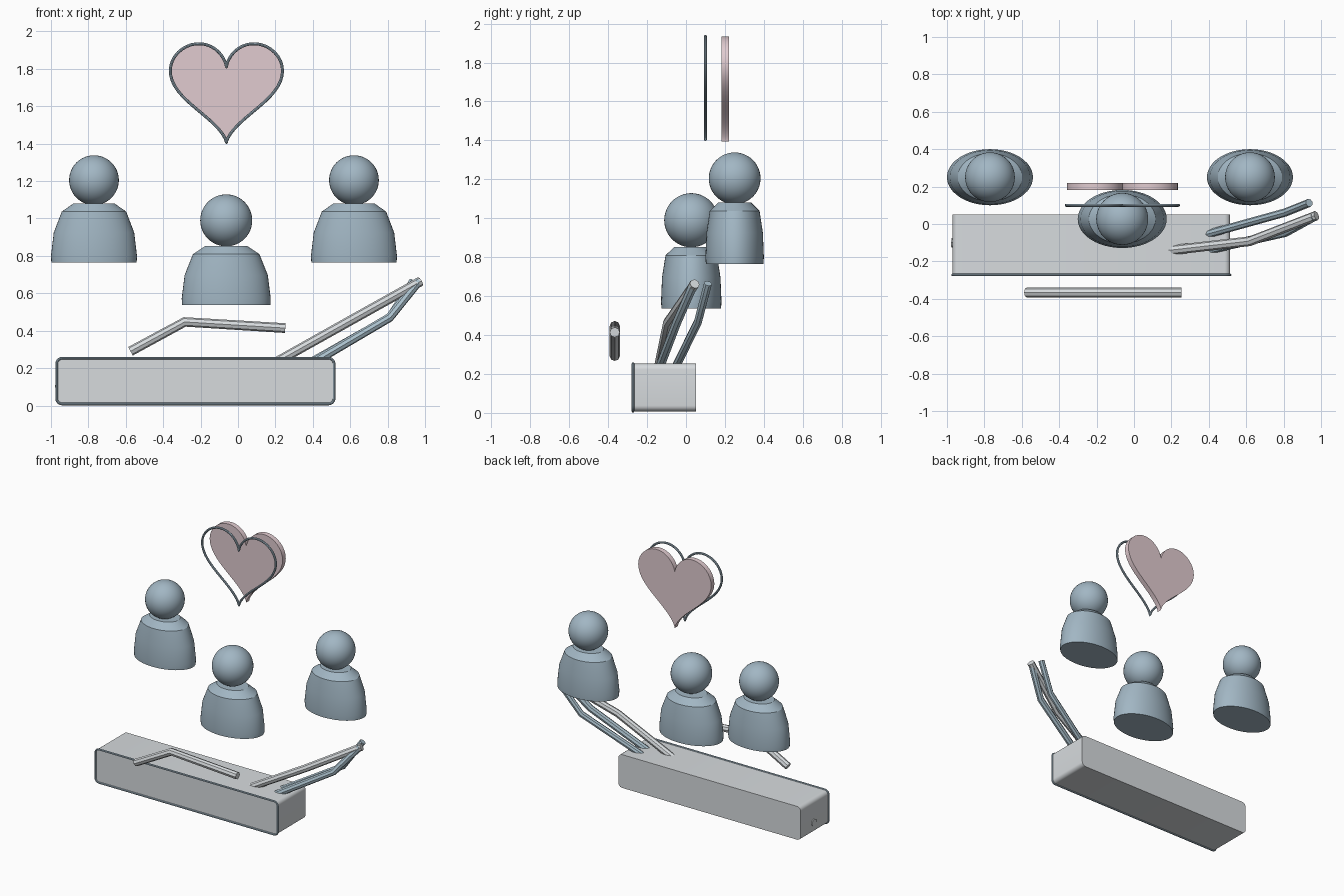
import bpy, bmesh, math

if "Cube" in bpy.data.objects:
    bpy.data.objects.remove(bpy.data.objects["Cube"])

def material(name, rgb):
    m = bpy.data.materials.new(name)
    m.diffuse_color = (*rgb, 1)
    m.use_nodes = True
    m.node_tree.nodes["Principled BSDF"].inputs["Base Color"].default_value = m.diffuse_color
    return m

BLUE = material("slate_blue", (0.36, 0.47, 0.55))
LIGHT = material("pale_grey", (0.68, 0.71, 0.73))
PALE_BLUE = material("pale_blue", (0.42, 0.55, 0.63))
PINK = material("soft_pink", (0.75, 0.60, 0.63))

def finish(ob, mat, angle=30):
    ob.data.materials.clear()
    ob.data.materials.append(mat)
    bpy.ops.object.select_all(action='DESELECT')
    ob.select_set(True)
    bpy.context.view_layer.objects.active = ob
    if ob.type == 'CURVE':
        bpy.ops.object.convert(target='MESH')
        ob = bpy.context.object
    bpy.ops.object.shade_smooth_by_angle(angle=math.radians(angle))
    return ob

def tube(name, pts, radius, mat, closed=False):
    cu = bpy.data.curves.new(name, 'CURVE')
    cu.dimensions = '3D'
    cu.bevel_depth = radius
    cu.bevel_resolution = 2
    cu.use_fill_caps = not closed
    sp = cu.splines.new('POLY')
    sp.points.add(len(pts) - 1)
    for p, co in zip(sp.points, pts):
        p.co = (*co, 1)
    sp.use_cyclic_u = closed
    ob = bpy.data.objects.new(name, cu)
    bpy.context.collection.objects.link(ob)
    return finish(ob, mat, 40)

def from_bmesh(name, bm, mat):
    bmesh.ops.recalc_face_normals(bm, faces=bm.faces)
    me = bpy.data.meshes.new(name)
    bm.to_mesh(me)
    bm.free()
    ob = bpy.data.objects.new(name, me)
    bpy.context.collection.objects.link(ob)
    return finish(ob, mat)

def plate(name, outline, y0, y1, mat):
    """Extrude an x-z outline from y0 to y1."""
    bm = bmesh.new()
    f = bm.faces.new([bm.verts.new((x, y0, z)) for x, z in outline])
    r = bmesh.ops.extrude_face_region(bm, geom=[f])
    for v in r['geom']:
        if isinstance(v, bmesh.types.BMVert):
            v.co.y = y1
    return from_bmesh(name, bm, mat)

def heart(cx, tip, half_w, height, n=80):
    pts = []
    for i in range(n):
        t = 2 * math.pi * i / n
        z = 13*math.cos(t) - 5*math.cos(2*t) - 2*math.cos(3*t) - math.cos(4*t)
        pts.append((cx + half_w * math.sin(t)**3, tip + (z + 17) / 28.95 * height))
    return pts

def rounded_rect(x0, x1, z0, z1, r, n=6):
    pts = []
    corners = [(x1-r, z1-r), (x0+r, z1-r), (x0+r, z0+r), (x1-r, z0+r)]
    for k, (cx, cz) in enumerate(corners):
        for i in range(n + 1):
            a = math.pi / 2 * (k + i / n)
            pts.append((cx + r * math.cos(a), cz + r * math.sin(a)))
    return pts

def person(label, x, y, base, s, head_z, head_r):
    # Body: stacked elliptical rings (half width, half depth, height)
    rings = [(0.228, 0.148, 0), (0.23, 0.15, 0.035), (0.215, 0.145, 0.16),
             (0.172, 0.128, 0.272), (0.11, 0.085, 0.315)]
    n = 48
    bm = bmesh.new()
    loops = [[bm.verts.new((x + s*a*math.cos(2*math.pi*i/n),
                            y + s*b*math.sin(2*math.pi*i/n), base + h))
              for i in range(n)] for a, b, h in rings]
    for lo, hi in zip(loops, loops[1:]):
        for i in range(n):
            j = (i + 1) % n
            bm.faces.new((lo[i], lo[j], hi[j], hi[i]))
    bm.faces.new(loops[0])
    bm.faces.new(loops[-1])
    from_bmesh(label + "_body", bm, BLUE)
    # Head
    bpy.ops.mesh.primitive_uv_sphere_add(segments=40, ring_count=24, radius=head_r,
                                         location=(x, y, head_z))
    head = bpy.context.object
    head.name = label + "_head"
    finish(head, BLUE)

# Three figures
person("left_figure", -0.77, 0.25, 0.765, 1.0, 1.205, 0.133)
person("right_figure", 0.62, 0.25, 0.765, 1.0, 1.205, 0.133)
person("middle_figure", -0.063, 0.027, 0.537, 1.035, 0.99, 0.139)

# Heart and its free-standing outline
plate("heart", heart(-0.062, 1.395, 0.297, 0.54), 0.183, 0.22, PINK)
tube("heart_outline", [(x, 0.1, z) for x, z in heart(-0.062, 1.405, 0.3, 0.53)],
     0.008, BLUE, True)

# Cuff block and its front outline
cuff = rounded_rect(-0.97, 0.514, 0.008, 0.253, 0.03)
plate("cuff", cuff, -0.272, 0.052, LIGHT)
tube("cuff_outline", [(x, -0.272, z) for x, z in cuff], 0.007, BLUE, True)

# Finger rods rising from the cuff
tube("upper_finger", [(-0.975, -0.1, 0.085), (0.2, -0.14, 0.23), (0.62, -0.092, 0.465),
                      (0.975, 0.045, 0.663)], 0.026, LIGHT)
tube("lower_finger", [(0.3, -0.16, 0.17), (0.81, -0.045, 0.47), (0.965, 0.04, 0.663)],
     0.024, PALE_BLUE)
tube("back_finger", [(0.28, -0.085, 0.17), (0.81, 0.062, 0.47), (0.937, 0.113, 0.665)],
     0.022, PALE_BLUE)

# Thumb rod in front
tube("thumb", [(-0.575, -0.366, 0.29), (-0.285, -0.366, 0.447), (0.253, -0.366, 0.414)],
     0.026, LIGHT)
